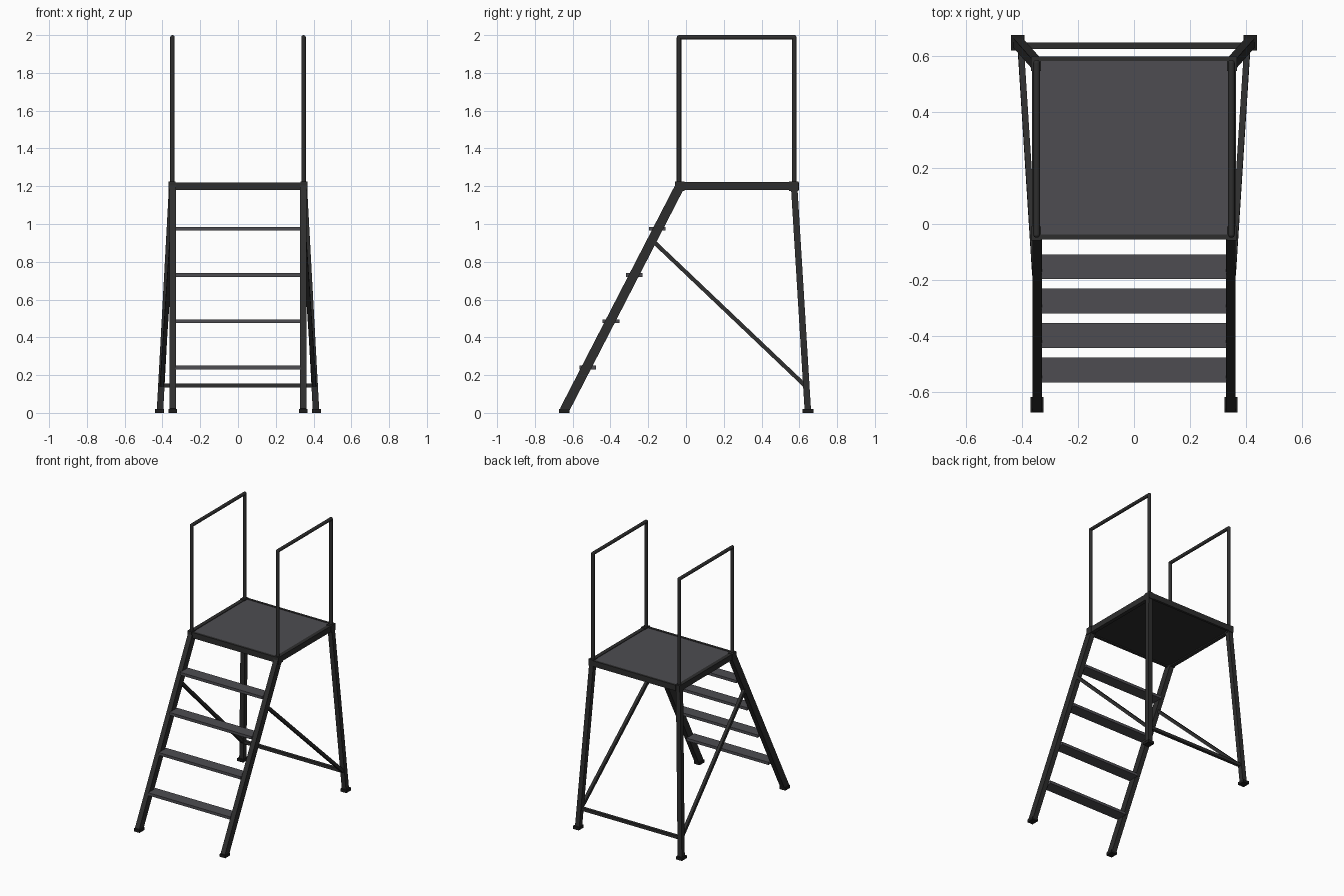
import bpy, bmesh
from mathutils import Vector, Matrix

if "Cube" in bpy.data.objects:
    bpy.data.objects.remove(bpy.data.objects["Cube"])


def material(name, col):
    m = bpy.data.materials.new(name)
    m.diffuse_color = (*col, 1)
    m.use_nodes = True
    m.node_tree.nodes["Principled BSDF"].inputs["Base Color"].default_value = m.diffuse_color
    return m


FRAME = material("dark frame metal", (0.027, 0.027, 0.027))
DECK = material("grey tread", (0.075, 0.073, 0.083))
RUBBER = material("black rubber", (0.012, 0.012, 0.012))


def finish(name, bm, mat, smooth=False):
    me = bpy.data.meshes.new(name)
    bm.to_mesh(me)
    bm.free()
    for p in me.polygons:
        p.use_smooth = smooth
    me.materials.append(mat)
    ob = bpy.data.objects.new(name, me)
    bpy.context.collection.objects.link(ob)
    return ob


def box(name, lo, hi, mat):
    lo, hi = Vector(lo), Vector(hi)
    bm = bmesh.new()
    bmesh.ops.create_cube(bm, size=1, matrix=Matrix.Translation((lo + hi) / 2)
                          @ Matrix.Diagonal((*(hi - lo), 1)))
    return finish(name, bm, mat)


def beam(name, a, b, w, d, mat):
    """Square bar from a to b; w is measured along x where possible."""
    a, b = Vector(a), Vector(b)
    z = (b - a).normalized()
    ref = Vector((0, 1, 0)) if abs(z.x) > 0.9 else Vector((1, 0, 0))
    x = (ref - z * ref.dot(z)).normalized()
    y = z.cross(x)
    rot = Matrix((x, y, z)).transposed().to_4x4()
    bm = bmesh.new()
    bmesh.ops.create_cube(bm, size=1, matrix=Matrix.Translation((a + b) / 2) @ rot
                          @ Matrix.Diagonal((w, d, (b - a).length, 1)))
    return finish(name, bm, mat)


def tube(name, pts, r, mat):
    """Round tube through points with ball corners."""
    bm = bmesh.new()
    pts = [Vector(p) for p in pts]
    for a, b in zip(pts, pts[1:]):
        rot = (b - a).to_track_quat('Z', 'Y').to_matrix().to_4x4()
        bmesh.ops.create_cone(bm, cap_ends=True, segments=16, radius1=r, radius2=r,
                              depth=(b - a).length,
                              matrix=Matrix.Translation((a + b) / 2) @ rot)
    for p in pts[1:-1]:
        bmesh.ops.create_uvsphere(bm, u_segments=16, v_segments=8, radius=r,
                                  matrix=Matrix.Translation(p))
    ob = finish(name, bm, mat, True)
    bpy.context.view_layer.objects.active = ob
    ob.select_set(True)
    bpy.ops.object.shade_smooth_by_angle()
    ob.select_set(False)


# platform deck and underside
box("deck", (-0.34, -0.04, 1.20), (0.34, 0.585, 1.218), DECK)
box("deck_underside", (-0.34, -0.04, 1.188), (0.34, 0.585, 1.20), FRAME)
box("front_edge_beam", (-0.335, -0.055, 1.18), (0.335, -0.037, 1.221), FRAME)
box("back_edge_beam", (-0.335, 0.58, 1.18), (0.335, 0.597, 1.221), FRAME)

# stair treads
for i in range(4):
    y, z = -0.52 + 0.1227 * i, 0.24 + 0.245 * i
    box(f"tread_{i + 1}", (-0.33, y - 0.044, z - 0.01), (0.33, y + 0.044, z + 0.01), DECK)

for s, side in ((-1, "left"), (1, "right")):
    # platform side beam and corner blocks
    box(f"{side}_edge_beam", (s * 0.349 - 0.014, -0.05, 1.18),
        (s * 0.349 + 0.014, 0.59, 1.222), FRAME)
    for y, end in ((-0.034, "front"), (0.571, "back")):
        box(f"{side}_{end}_corner", (s * 0.349 - 0.018, y - 0.025, 1.176),
            (s * 0.349 + 0.018, y + 0.025, 1.225), FRAME)
    # stair stringer and rear leg
    beam(f"{side}_stringer", (s * 0.345, -0.645, 0.012), (s * 0.345, -0.035, 1.195),
         0.035, 0.05, FRAME)
    beam(f"{side}_rear_leg", (s * 0.413, 0.645, 0.012), (s * 0.349, 0.573, 1.19),
         0.034, 0.034, FRAME)
    # feet
    box(f"{side}_front_foot", (s * 0.345 - 0.023, -0.672, 0),
        (s * 0.345 + 0.023, -0.616, 0.02), RUBBER)
    box(f"{side}_rear_foot", (s * 0.415 - 0.024, 0.618, 0),
        (s * 0.415 + 0.024, 0.674, 0.02), RUBBER)
    # diagonal brace and handrail
    beam(f"{side}_diagonal_brace", (s * 0.352, -0.175, 0.91), (s * 0.404, 0.635, 0.14),
         0.022, 0.022, FRAME)
    tube(f"{side}_handrail", [(s * 0.347, -0.037, 1.2), (s * 0.347, -0.037, 1.988),
                              (s * 0.347, 0.573, 1.988), (s * 0.347, 0.573, 1.2)],
         0.012, FRAME)

# brace between the rear legs
beam("rear_cross_brace", (-0.405, 0.635, 0.145), (0.405, 0.635, 0.145), 0.022, 0.022, FRAME)
